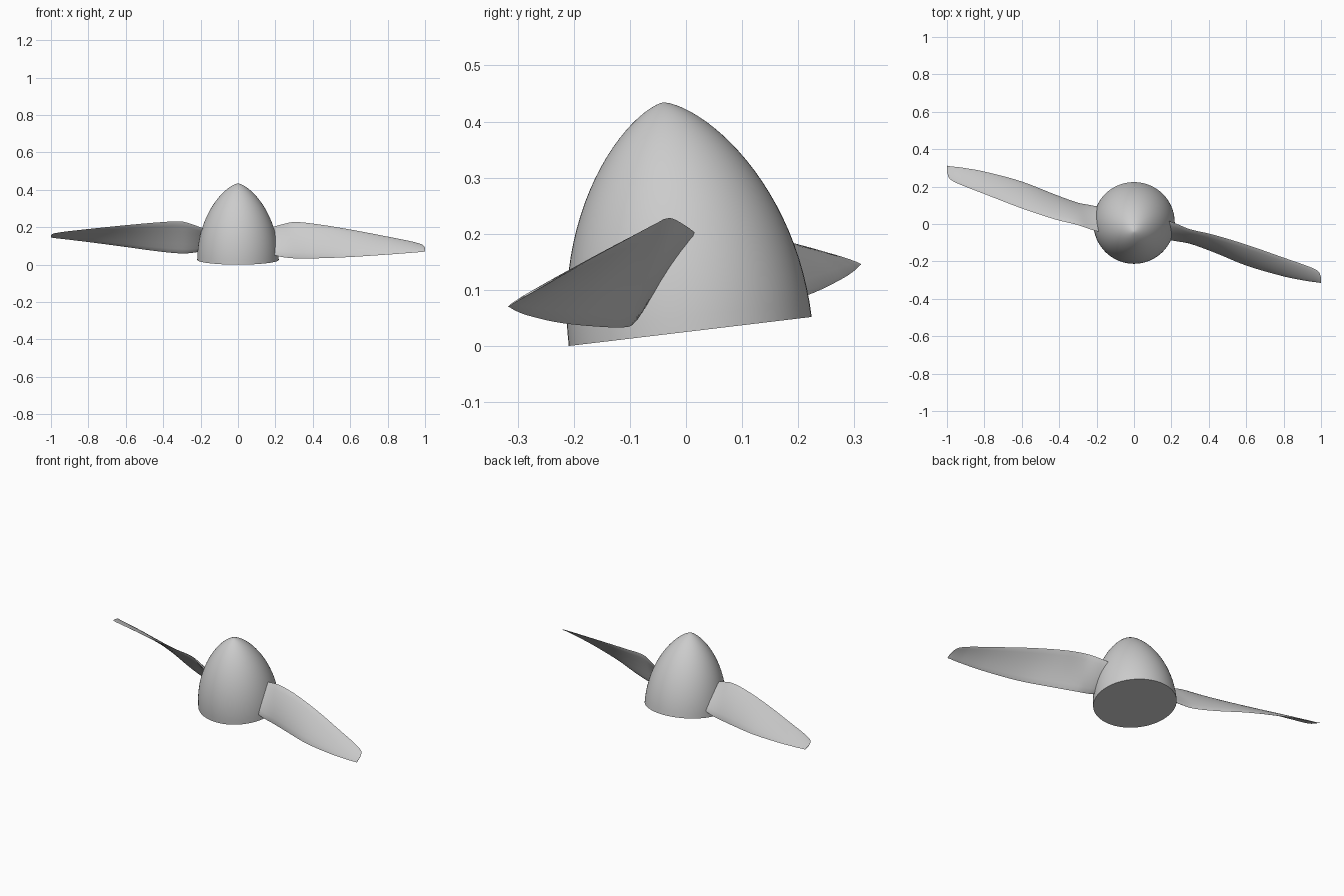
import bpy, bmesh, math
from mathutils import Matrix, Vector

if "Cube" in bpy.data.objects:
    bpy.data.objects.remove(bpy.data.objects["Cube"])

grey = bpy.data.materials.new("light_grey")
grey.use_nodes = True
colour = (0.6, 0.6, 0.6, 1)
grey.diffuse_color = colour
grey.node_tree.nodes["Principled BSDF"].inputs["Base Color"].default_value = colour

# The whole propeller leans forward about the x axis
TILT = math.atan2(0.052, 0.435)
PLACE = Matrix.Translation((0, 0.0075, 0.026)) @ Matrix.Rotation(TILT, 4, "X")


def finish(name, bm, angle):
    bmesh.ops.recalc_face_normals(bm, faces=bm.faces)
    mesh = bpy.data.meshes.new(name)
    bm.to_mesh(mesh)
    bm.free()
    mesh.materials.append(grey)
    obj = bpy.data.objects.new(name, mesh)
    bpy.context.collection.objects.link(obj)
    bpy.ops.object.select_all(action="DESELECT")
    obj.select_set(True)
    bpy.context.view_layer.objects.active = obj
    bpy.ops.object.shade_smooth_by_angle(angle=math.radians(angle))
    return obj


def skin(bm, rings):
    """Join closed rings of vertices with quads."""
    n = len(rings[0])
    for a, b in zip(rings, rings[1:]):
        for i in range(n):
            j = (i + 1) % n
            bm.faces.new((a[i], a[j], b[j], b[i]))


# Spinner: rounded cone with a flat closed base
def spinner(radius=0.218, height=0.411, sides=64, steps=24):
    bm = bmesh.new()
    rings = []
    for s in range(steps):
        t = math.sin(s / steps * math.pi / 2)
        r = radius * (1 - t * t) ** 0.68
        rings.append([bm.verts.new(PLACE @ Vector((
            r * math.cos(k * math.tau / sides),
            r * math.sin(k * math.tau / sides), t * height)))
            for k in range(sides)])
    skin(bm, rings)
    tip = bm.verts.new(PLACE @ Vector((0, 0, height)))
    for k in range(sides):
        bm.faces.new((rings[-1][k], rings[-1][(k + 1) % sides], tip))
    bm.faces.new(rings[0])
    finish("spinner", bm, 45)


# Blade stations: x, then y and z of the upper edge, y and z of the lower edge
STATIONS = [
    (0.18, 0.018, 0.200, -0.085, 0.055),
    (0.23, 0.000, 0.214, -0.092, 0.042),
    (0.30, -0.028, 0.228, -0.104, 0.034),
    (0.42, -0.056, 0.217, -0.148, 0.034),
    (0.60, -0.110, 0.188, -0.222, 0.041),
    (0.80, -0.180, 0.150, -0.280, 0.054),
    (0.92, -0.222, 0.126, -0.304, 0.063),
    (0.97, -0.243, 0.113, -0.311, 0.067),
    (0.99, -0.259, 0.104, -0.314, 0.069),
    (1.00, -0.285, 0.089, -0.317, 0.070),
]


def smooth_stations(steps=5):
    pts = [STATIONS[0]] + STATIONS + [STATIONS[-1]]
    for a, b, c, d in zip(pts, pts[1:], pts[2:], pts[3:]):
        for s in range(steps):
            t = s / steps
            # x is linear, the edges follow a smooth curve
            row = [b[0] + (c[0] - b[0]) * t]
            for i in range(1, 5):
                m0 = (c[i] - a[i]) / (c[0] - a[0]) * (c[0] - b[0])
                m1 = (d[i] - b[i]) / (d[0] - b[0]) * (c[0] - b[0])
                row.append((2*t**3 - 3*t*t + 1) * b[i] + (t**3 - 2*t*t + t) * m0
                           + (3*t*t - 2*t**3) * c[i] + (t**3 - t*t) * m1)
            yield row
    yield STATIONS[-1]


# Blade: thin cambered section swept along the stations
def blade(name, turn, half=8):
    spin = PLACE @ Matrix.Rotation(turn, 4, "Z") @ PLACE.inverted()
    bm = bmesh.new()
    rings = []
    for x, yu, zu, yl, zl in smooth_stations():
        up, low = Vector((x, yu, zu)), Vector((x, yl, zl))
        chord = up - low
        out = Vector((0, -chord.z, chord.y))
        thick = 0.05 - 0.025 * (x - 0.18)
        ring = []
        for k in range(2 * half):
            a = k * math.pi / half
            u = 0.5 + 0.5 * math.cos(a)
            offset = 0.04 * 4 * u * (1 - u) + thick * math.sin(a)
            ring.append(bm.verts.new(spin @ (low + chord * u + out * offset)))
        rings.append(ring)
    skin(bm, rings)
    bm.faces.new(rings[0])
    bm.faces.new(rings[-1])
    finish(name, bm, 50)


spinner()
blade("left_blade", 0)
blade("right_blade", math.pi)
